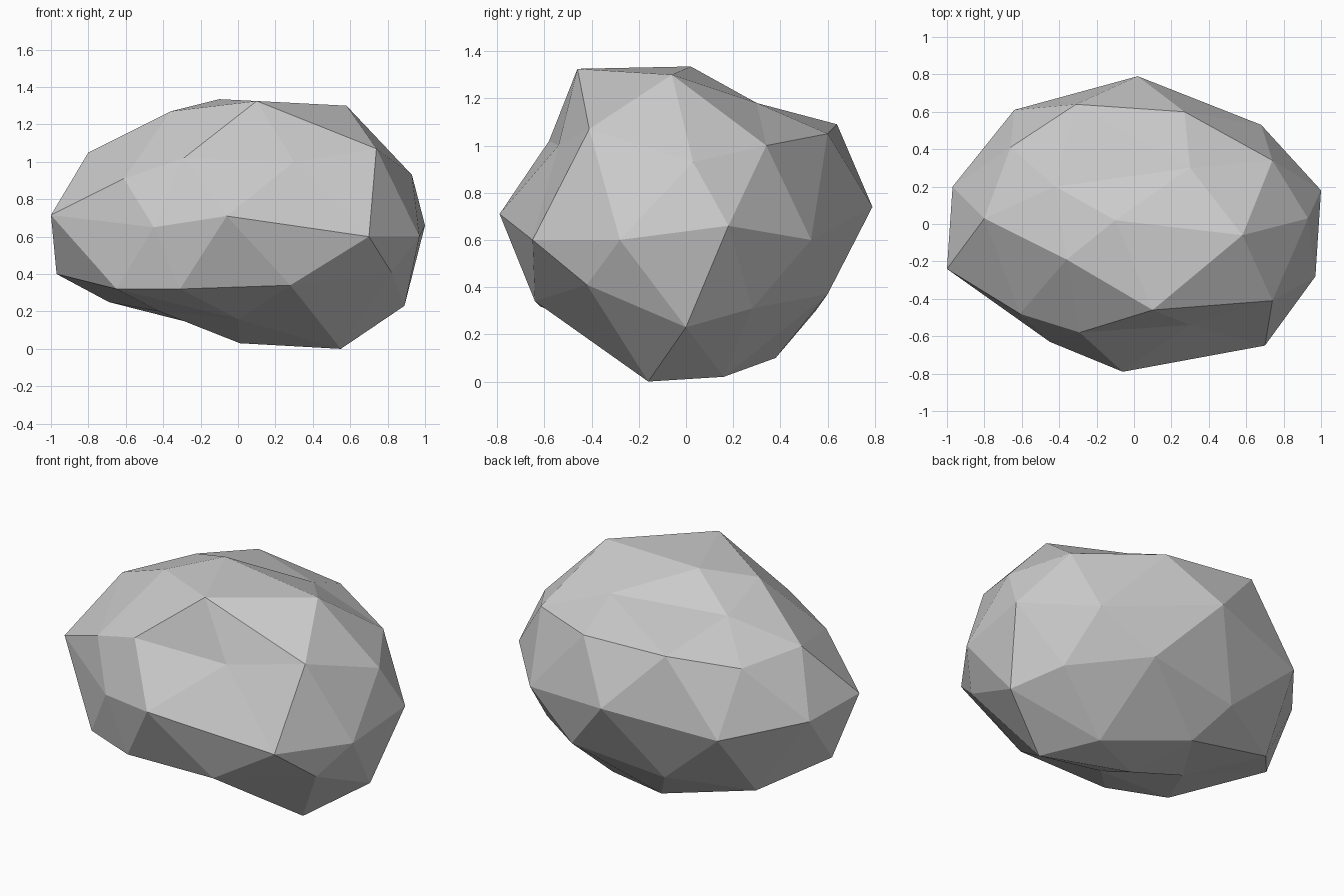
import bpy
import bmesh
import math
from mathutils import Vector

# Remove the default cube if the scene has it
default_cube = bpy.data.objects.get("Cube")
if default_cube:
    bpy.data.objects.remove(default_cube, do_unlink=True)

# Rock outline, one ring of corners per row, from the crown to the underside,
# each ring running counter-clockwise from the front
crown = [(-.1, .02, 1.335)]
cap = [(.1, -.46, 1.325), (.58, -.06, 1.3), (.3, .3, 1.18), (-.42, .2, 1.2), (-.36, -.19, 1.27)]
shoulder = [(.74, -.41, 1.07), (.74, .34, 1), (-.31, .64, 1.09), (-.8, .03, 1.05), (-.29, -.58, 1.02)]
upper_side = [(.3, -.54, 1), (.93, .03, .93), (.27, .6, 1.05), (-.66, .41, 1.02), (-.61, -.48, .91)]
girth = [(-.06, -.79, .71), (.7, -.65, .6), (.97, -.28, .6), (1, .18, .66), (.68, .53, .6),
         (.02, .79, .74), (-.64, .61, .65), (-.97, .2, .7), (-1, -.24, .715), (-.45, -.63, .65)]
lower_side = [(.82, -.42, .41), (.74, .28, .31), (-.24, .55, .3), (-.97, -.02, .4), (-.31, -.62, .32)]
haunch = [(.28, -.64, .34), (.89, 0, .23), (.35, .6, .37), (-.69, .31, .25), (-.65, -.48, .32)]
foot = [(.55, -.16, 0), (.38, .16, .02), (-.1, .38, .1), (-.42, -.08, .2), (0, -.28, .16)]
base = [(.01, -.01, .03)]
rings = [crown, cap, shoulder, upper_side, girth, lower_side, haunch, foot, base]


def ring_order(vert):
    """Sort sphere corners by height, then by angle around the vertical axis."""
    turn = math.degrees(math.atan2(vert.co.y, vert.co.x))
    return (-round(vert.co.z, 2), (turn + 95) % 360)


# Rough stone body: a faceted sphere with its corners pushed to the outline
mesh = bpy.data.meshes.new("rock")
bm = bmesh.new()
bmesh.ops.create_icosphere(bm, subdivisions=2, radius=1)
corners = sorted(bm.verts, key=ring_order)
outline = [Vector(point) for ring in rings for point in ring]
for vert, point in zip(corners, outline):
    vert.co = point
bmesh.ops.recalc_face_normals(bm, faces=bm.faces)
for face in bm.faces:
    face.smooth = False
bm.to_mesh(mesh)
bm.free()

rock = bpy.data.objects.new("rock", mesh)
bpy.context.collection.objects.link(rock)

# Plain grey stone
stone = bpy.data.materials.new("stone grey")
stone.use_nodes = True
grey = (.6, .6, .6, 1)
stone.diffuse_color = grey
stone.node_tree.nodes["Principled BSDF"].inputs["Base Color"].default_value = grey
mesh.materials.append(stone)
